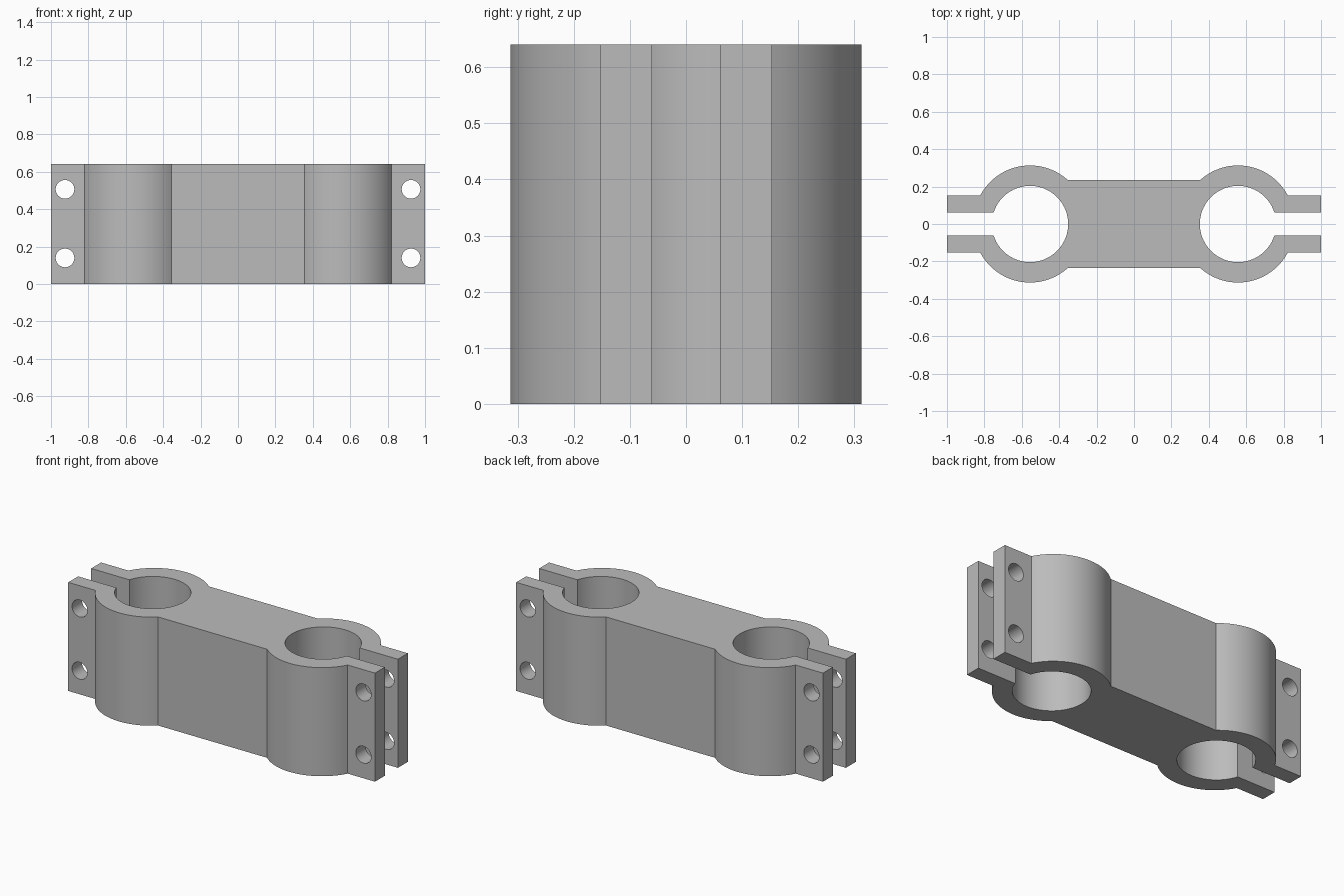
import bpy, bmesh
from math import atan2, cos, sin, hypot, pi
from mathutils import Matrix

if "Cube" in bpy.data.objects:
    bpy.data.objects.remove(bpy.data.objects["Cube"])

HEIGHT = 0.64
BORE_X, BORE_R = 0.556, 0.204
LOBE_Y, LOBE_R = 0.012, 0.301       # each lobe arc is set slightly outward
BAR_Y, TAB_OUT, TAB_IN = 0.236, 0.153, 0.061
BOLT_X, BOLT_R, BOLT_Z = 0.925, 0.05, (0.139, 0.506)


def arc(cy, r, a0, a1, n):
    steps = [a0 + (a1 - a0) * i / n for i in range(n + 1)]
    return [(BORE_X + r * cos(a), cy + r * sin(a)) for a in steps]


def angle_at(y, cy, r, side):
    dy = y - cy
    return atan2(dy, side * (r * r - dy * dy) ** 0.5)


def mesh_object(name, bm):
    mesh = bpy.data.meshes.new(name)
    bmesh.ops.recalc_face_normals(bm, faces=bm.faces)
    bm.to_mesh(mesh)
    bm.free()
    obj = bpy.data.objects.new(name, mesh)
    bpy.context.collection.objects.link(obj)
    return obj


# Outline: one quarter, mirrored front to back, then turned for the other end
quarter = arc(LOBE_Y, LOBE_R, angle_at(BAR_Y, LOBE_Y, LOBE_R, -1),
              angle_at(TAB_OUT, LOBE_Y, LOBE_R, 1), 28)
quarter += [(1, TAB_OUT), (1, TAB_IN)]
quarter += arc(0, BORE_R, angle_at(TAB_IN, 0, BORE_R, 1), pi, 32)
end = quarter + [(x, -y) for x, y in reversed(quarter[:-1])]
outline = end + [(-x, -y) for x, y in end]

# Clamp body
bm = bmesh.new()
face = bm.faces.new([bm.verts.new((x, y, 0)) for x, y in outline])
top = bmesh.ops.extrude_face_region(bm, geom=[face])["geom"]
bmesh.ops.translate(bm, vec=(0, 0, HEIGHT),
                    verts=[v for v in top if isinstance(v, bmesh.types.BMVert)])
body = mesh_object("clamp_body", bm)

# Bolt holes through both pairs of tabs
bm = bmesh.new()
for x in (-BOLT_X, BOLT_X):
    for z in BOLT_Z:
        bmesh.ops.create_cone(
            bm, cap_ends=True, segments=32, radius1=BOLT_R, radius2=BOLT_R, depth=1,
            matrix=Matrix.Translation((x, 0, z)) @ Matrix.Rotation(pi / 2, 4, "X"))
cutter = mesh_object("bolt_hole_cutter", bm)
cutter.hide_render = True

bpy.ops.object.select_all(action="DESELECT")
body.select_set(True)
bpy.context.view_layer.objects.active = body
holes = body.modifiers.new("bolt_holes", "BOOLEAN")
holes.operation = "DIFFERENCE"
holes.solver = "EXACT"
holes.object = cutter
bpy.ops.object.modifier_apply(modifier=holes.name)
bpy.data.objects.remove(cutter)

# Grey metal
grey = bpy.data.materials.new("grey_metal")
grey.use_nodes = True
colour = (0.5, 0.5, 0.5, 1)
grey.diffuse_color = colour
grey.node_tree.nodes["Principled BSDF"].inputs["Base Color"].default_value = colour
body.data.materials.clear()
body.data.materials.append(grey)
bpy.ops.object.shade_smooth_by_angle(angle=pi / 8)
